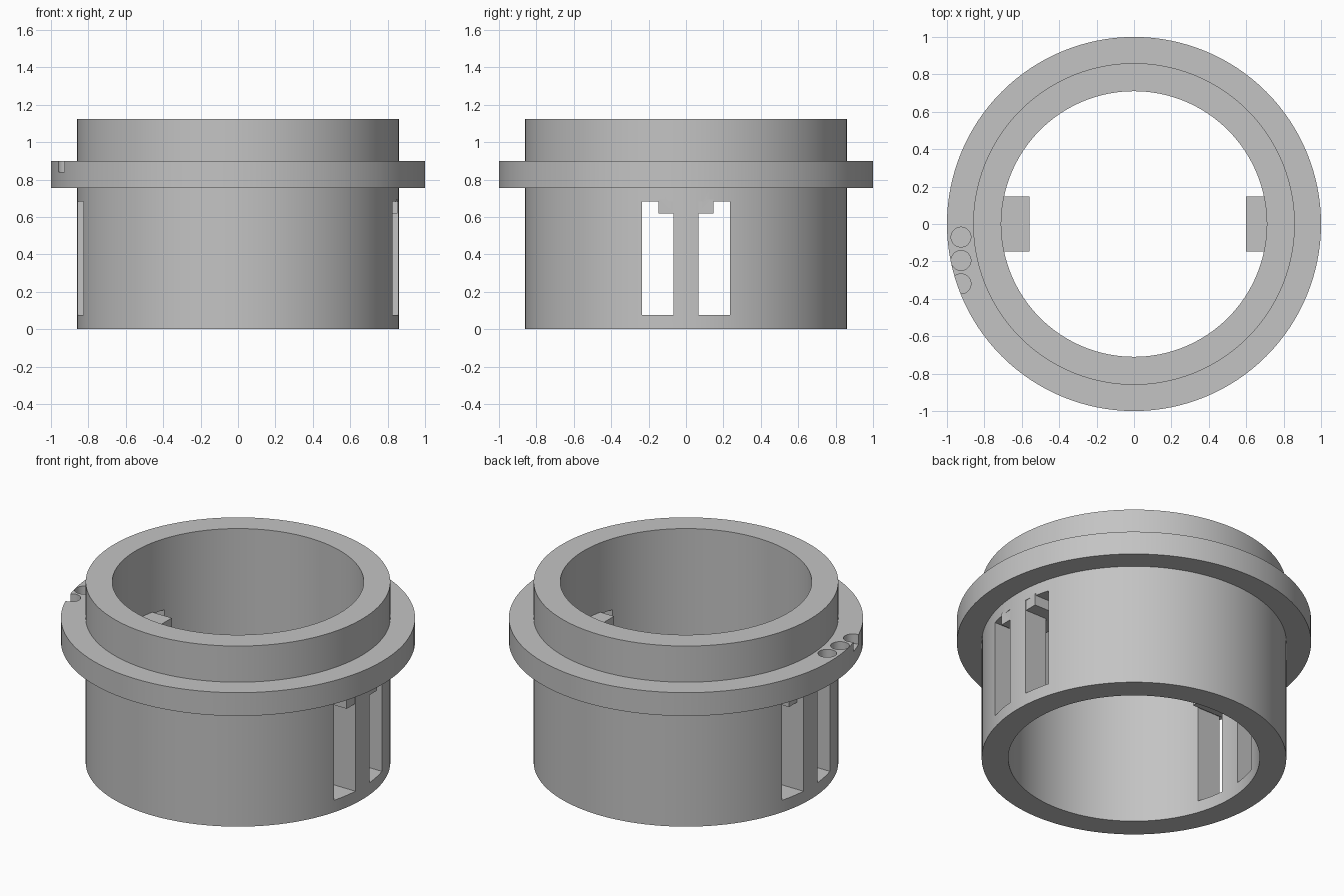
import bpy
import bmesh
import math
from mathutils import Matrix

cube = bpy.data.objects.get("Cube")
if cube:
    bpy.data.objects.remove(cube, do_unlink=True)

grey = bpy.data.materials.new("plain grey")
grey.use_nodes = True
COLOUR = (0.55, 0.55, 0.55, 1)
grey.diffuse_color = COLOUR
grey.node_tree.nodes["Principled BSDF"].inputs["Base Color"].default_value = COLOUR


def make_object(name, bm):
    bmesh.ops.recalc_face_normals(bm, faces=bm.faces)
    mesh = bpy.data.meshes.new(name)
    bm.to_mesh(mesh)
    bm.free()
    mesh.materials.append(grey)
    obj = bpy.data.objects.new(name, mesh)
    bpy.context.collection.objects.link(obj)
    return obj


def box(name, x, y, z):
    bm = bmesh.new()
    size = Matrix.Diagonal((x[1] - x[0], y[1] - y[0], z[1] - z[0], 1))
    place = Matrix.Translation((sum(x) / 2, sum(y) / 2, sum(z) / 2))
    bmesh.ops.create_cube(bm, size=1, matrix=place @ size)
    return make_object(name, bm)


def peg(name, x, y, z, radius):
    bm = bmesh.new()
    bmesh.ops.create_cone(bm, cap_ends=True, segments=48, radius1=radius, radius2=radius,
                          depth=z[1] - z[0],
                          matrix=Matrix.Translation((x, y, sum(z) / 2)))
    return make_object(name, bm)


def lathe(name, profile, steps=128):
    bm = bmesh.new()
    rings = []
    for i in range(steps):
        a = math.tau * i / steps
        rings.append([bm.verts.new((r * math.cos(a), r * math.sin(a), z)) for r, z in profile])
    n = len(profile)
    for i in range(steps):
        here, there = rings[i], rings[(i + 1) % steps]
        for k in range(n):
            m = (k + 1) % n
            bm.faces.new((here[k], there[k], there[m], here[m]))
    return make_object(name, bm)


def combine(target, tool, operation):
    tool.hide_render = True
    mod = target.modifiers.new(tool.name, "BOOLEAN")
    mod.operation = operation
    mod.solver = "EXACT"
    mod.object = tool
    bpy.context.view_layer.objects.active = target
    bpy.ops.object.modifier_apply(modifier=mod.name)
    bpy.data.objects.remove(tool, do_unlink=True)


# Sleeve with its flange, turned from one profile
INNER, OUTER, FLANGE = 0.71, 0.86, 1.0
LOW, HIGH, TOP = 0.755, 0.9, 1.125
collar = lathe("flanged_collar", [
    (INNER, 0), (OUTER, 0), (OUTER, LOW), (FLANGE, LOW),
    (FLANGE, HIGH), (OUTER, HIGH), (OUTER, TOP), (INNER, TOP)])

# Paired slots through both side walls, leaving a springy tongue between
for y in ((-0.235, -0.068), (0.068, 0.235)):
    combine(collar, box("slot_cutter", (-1.1, 1.1), y, (0.075, 0.682)), "DIFFERENCE")

# Catches at the top of the tongues, reaching into the bore
for x in ((0.6, 0.853), (-0.813, -0.56)):
    combine(collar, box("catch", x, (-0.148, 0.148), (0.618, 0.693)), "UNION")

# Three shallow marker dimples in the flange
for y in (-0.07, -0.195, -0.32):
    combine(collar, peg("dimple_cutter", -0.925, y, (0.84, 1.0), 0.053), "DIFFERENCE")

# Smooth the round walls, keep the edges crisp
bpy.ops.object.select_all(action="DESELECT")
collar.select_set(True)
bpy.context.view_layer.objects.active = collar
bpy.ops.object.shade_smooth_by_angle(angle=math.radians(30))
